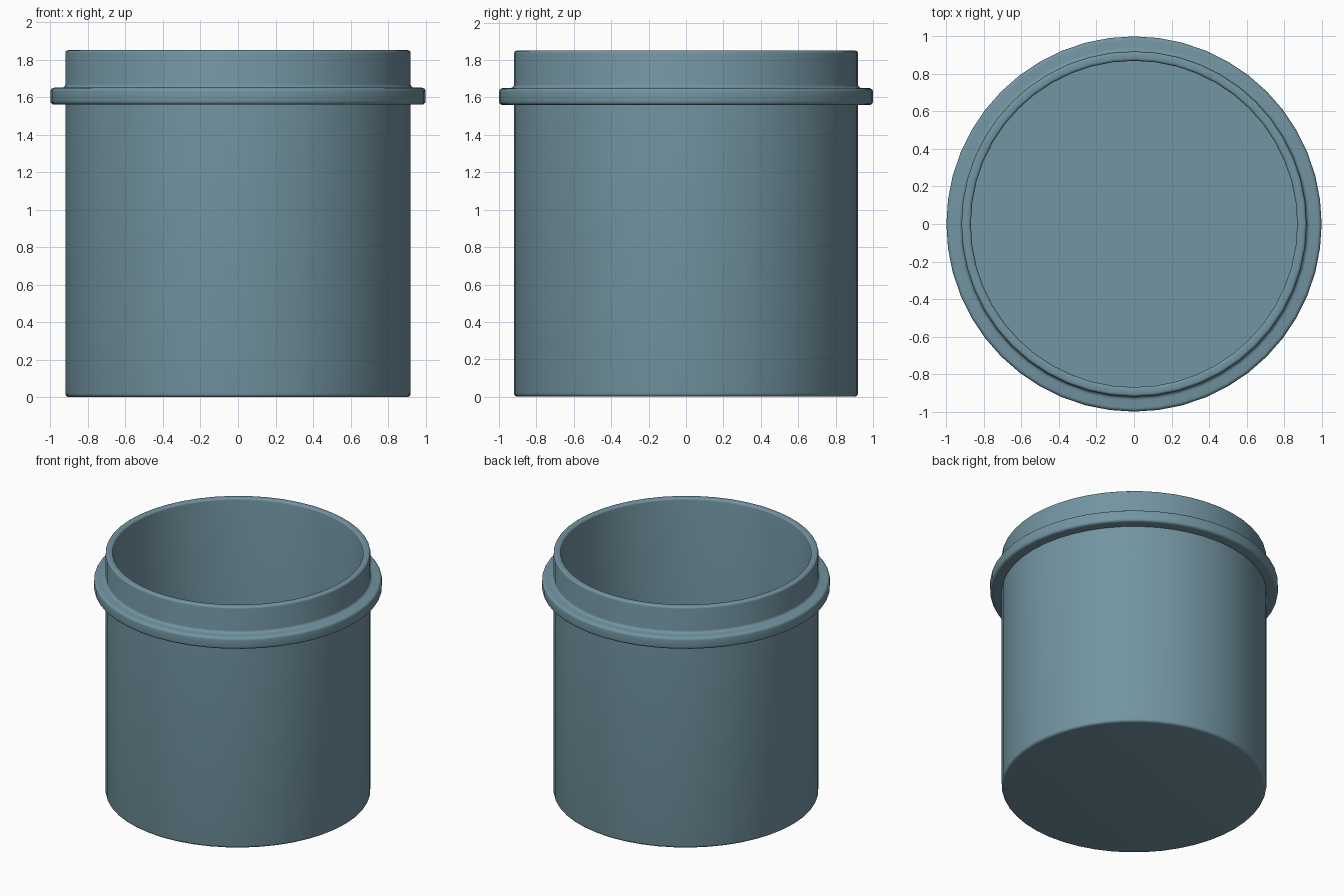
import bpy, bmesh, math
from mathutils import Matrix

if "Cube" in bpy.data.objects:
    bpy.data.objects.remove(bpy.data.objects["Cube"])

SEGMENTS = 48


def arc(cx, cz, r, a0, a1, n=4):
    """Points of a small rounding in the (radius, height) plane."""
    return [(cx + r * math.cos(math.radians(a0 + (a1 - a0) * i / n)),
             cz + r * math.sin(math.radians(a0 + (a1 - a0) * i / n)))
            for i in range(n + 1)]


def lathe(name, profile):
    """Revolve a profile around z; both profile ends lie on the axis."""
    bm = bmesh.new()
    verts = [bm.verts.new((r, 0, z)) for r, z in profile]
    edges = [bm.edges.new(p) for p in zip(verts, verts[1:])]
    bmesh.ops.spin(bm, geom=verts + edges, cent=(0, 0, 0), axis=(0, 0, 1),
                   angle=math.tau, steps=SEGMENTS, use_merge=False)
    bmesh.ops.remove_doubles(bm, verts=bm.verts, dist=1e-4)
    bmesh.ops.recalc_face_normals(bm, faces=bm.faces)
    mesh = bpy.data.meshes.new(name)
    bm.to_mesh(mesh)
    bm.free()
    obj = bpy.data.objects.new(name, mesh)
    bpy.context.collection.objects.link(obj)
    return obj


# Outer wall, rounded foot, flange, rounded lip, inner wall and floor
profile = (
    [(0, 0)]
    + arc(0.90, 0.02, 0.02, -90, 0)          # foot
    + [(0.92, 1.56)]
    + arc(0.98, 1.58, 0.02, -90, 0)          # flange underside
    + arc(0.98, 1.63, 0.02, 0, 90)           # flange top
    + arc(0.94, 1.67, 0.02, 270, 180)        # hollow above flange
    + arc(0.905, 1.835, 0.015, 0, 90)        # lip outside
    + arc(0.885, 1.835, 0.015, 90, 180)      # lip inside
    + [(0.87, 0.05), (0, 0.05)]              # inside wall and floor
)
body = lathe("cup_body", profile)

mat = bpy.data.materials.new("blue_grey")
mat.diffuse_color = (0.17, 0.30, 0.36, 1)
mat.use_nodes = True
mat.node_tree.nodes["Principled BSDF"].inputs["Base Color"].default_value = mat.diffuse_color
body.data.materials.append(mat)

bpy.context.view_layer.objects.active = body
body.select_set(True)
bpy.ops.object.shade_smooth_by_angle(angle=math.radians(35))
